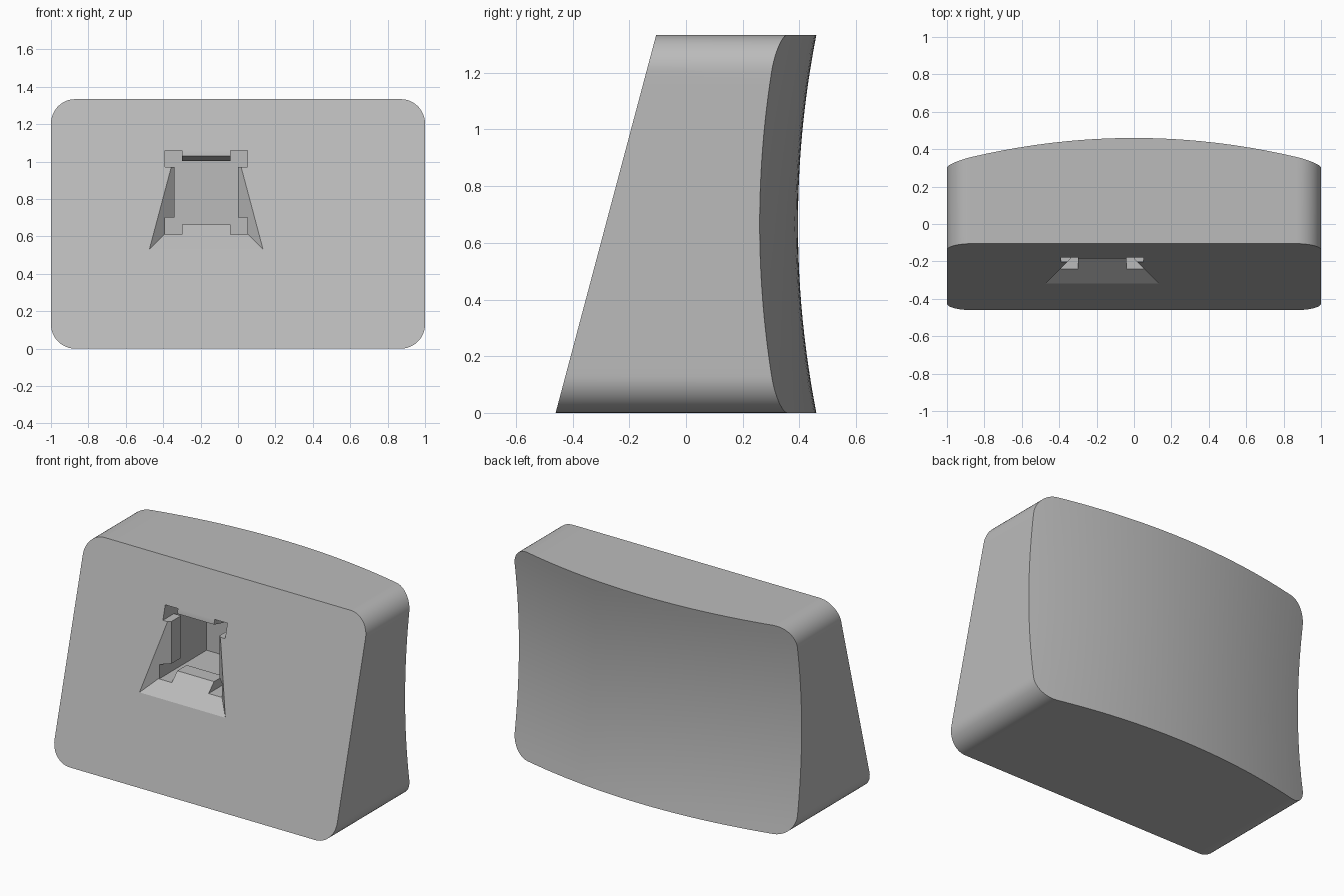
import bpy, bmesh
from math import cos, sin, pi, radians, sqrt

if "Cube" in bpy.data.objects:
    bpy.data.objects.remove(bpy.data.objects["Cube"], do_unlink=True)

HALF_W, HALF_H, RADIUS = 1.0, 0.667, 0.13

grey = bpy.data.materials.new("plain grey")
grey.use_nodes = True
COLOUR = (0.5, 0.5, 0.5, 1)
grey.diffuse_color = COLOUR
grey.node_tree.nodes["Principled BSDF"].inputs["Base Color"].default_value = COLOUR


def make_object(name, bm):
    bmesh.ops.recalc_face_normals(bm, faces=bm.faces)
    mesh = bpy.data.meshes.new(name)
    bm.to_mesh(mesh)
    bm.free()
    mesh.materials.append(grey)
    obj = bpy.data.objects.new(name, mesh)
    bpy.context.collection.objects.link(obj)
    return obj


def front_y(z):
    """Leaning flat front."""
    return -0.46 + 0.266 * z


def back_y(x, z):
    """Saddle: bulges across the width, hollow over the height."""
    return 0.395 + 0.065 * ((z - HALF_H) / HALF_H) ** 2 - 0.135 * x * x


def block():
    # columns follow the rounded corners, then run evenly across
    arc, flat, rows = 12, 24, 24
    inner = HALF_W - RADIUS
    left = [(-inner - RADIUS * cos(a), HALF_H - RADIUS + RADIUS * sin(a))
            for a in (i * pi / 2 / arc for i in range(arc + 1))]
    middle = [(-inner + 2 * inner * i / flat, HALF_H) for i in range(1, flat)]
    columns = left + middle + [(-x, h) for x, h in reversed(left)]
    bm = bmesh.new()
    back = [[bm.verts.new((x, back_y(x, z), z))
             for z in (HALF_H + h * (2 * j / rows - 1) for j in range(rows + 1))]
            for x, h in columns]
    for a, b in zip(back, back[1:]):
        for j in range(rows):
            bm.faces.new((a[j], b[j], b[j + 1], a[j + 1]))
    # rim and flat front
    rim = ([c[0] for c in back] + back[-1][1:] +
           [c[-1] for c in reversed(back[:-1])] + back[0][-2:0:-1])
    front = [bm.verts.new((v.co.x, front_y(v.co.z), v.co.z)) for v in rim]
    for i in range(len(rim)):
        k = (i + 1) % len(rim)
        bm.faces.new((rim[i], rim[k], front[k], front[i]))
    bm.faces.new(front)
    return make_object("wedge_block", bm)


def tapered_box(name, y0, rect0, y1, rect1):
    """Box between two rectangles (x min, x max, z min, z max)."""
    bm = bmesh.new()
    rings = []
    for y, (xa, xb, za, zb) in ((y0, rect0), (y1, rect1)):
        rings.append([bm.verts.new(p) for p in
                      ((xa, y, za), (xb, y, za), (xb, y, zb), (xa, y, zb))])
    for ring in rings:
        bm.faces.new(ring)
    for i in range(4):
        k = (i + 1) % 4
        bm.faces.new((rings[0][i], rings[0][k], rings[1][k], rings[1][i]))
    return make_object(name, bm)


body = block()

# socket: wide hidden cavity, narrow throat, flared mouth and corner notches
cavity = (-0.39, 0.05, 0.61, 1.06)
cutters = [
    tapered_box("cavity_cutter", -0.09, cavity, 0.24, cavity),
    tapered_box("throat_cutter", -0.19, (-0.34, 0, 0.665, 1.031),
                -0.08, (-0.34, 0, 0.665, 1.002)),
    tapered_box("mouth_cutter", -0.335, (-0.49, 0.15, 0.515, 1.05),
                -0.185, (-0.34, 0, 0.665, 1.05)),
]
for x in (-0.39, -0.04):
    for z in (0.61, 0.97):
        notch = (x, x + 0.09, z, z + 0.09)
        cutters.append(tapered_box("notch_cutter", -0.4, notch, -0.08, notch))

bpy.context.view_layer.objects.active = body
for cutter in cutters:
    cutter.hide_render = True
    cut = body.modifiers.new("socket", 'BOOLEAN')
    cut.operation = 'DIFFERENCE'
    cut.solver = 'EXACT'
    cut.object = cutter
    bpy.ops.object.modifier_apply(modifier=cut.name)
    bpy.data.objects.remove(cutter, do_unlink=True)

# smooth curved surfaces, crisp edges
for obj in bpy.context.selected_objects:
    obj.select_set(False)
body.select_set(True)
bpy.ops.object.shade_smooth_by_angle(angle=radians(25))
